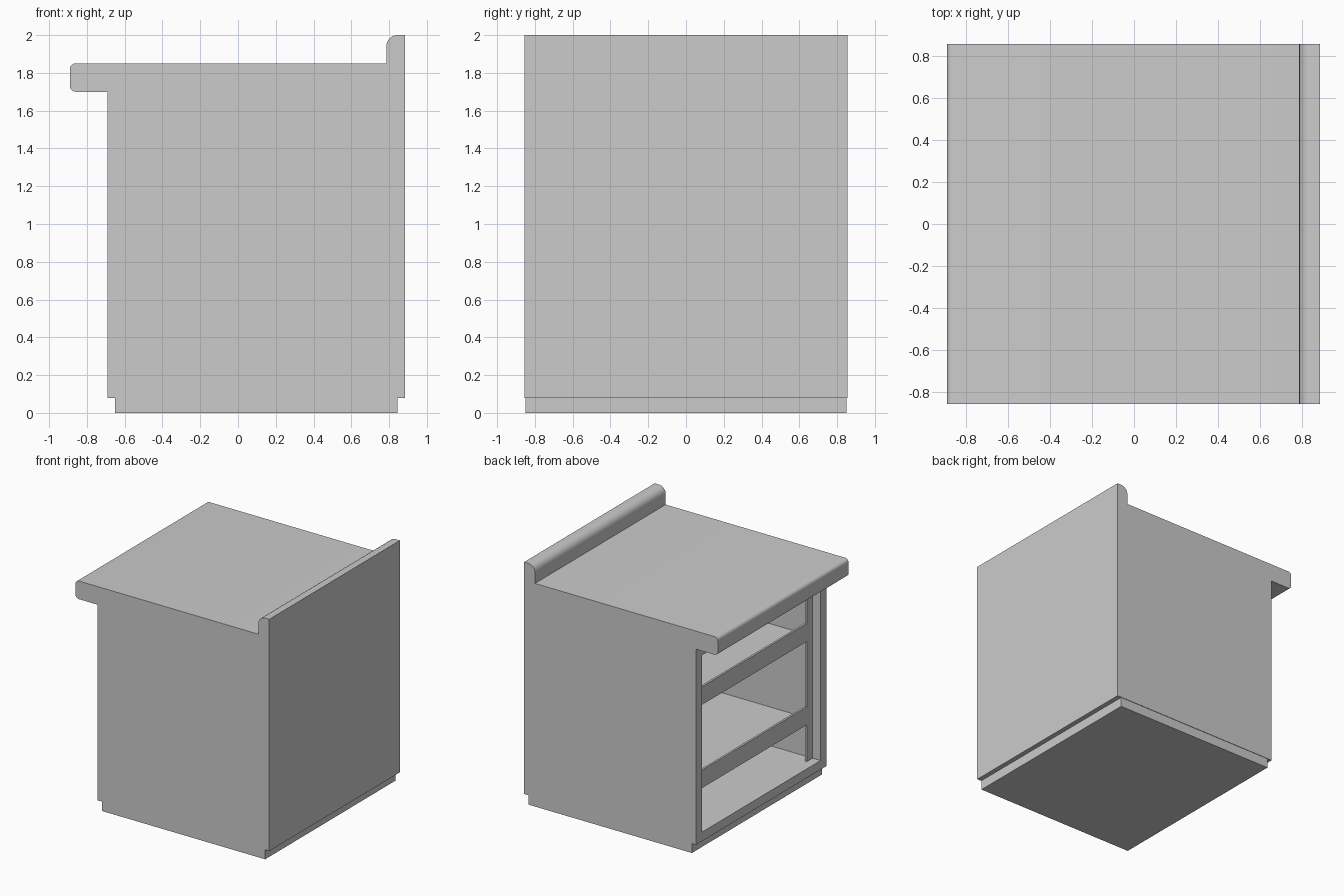
import bpy, bmesh
from math import sin, cos, radians

if "Cube" in bpy.data.objects:
    bpy.data.objects.remove(bpy.data.objects["Cube"])


def box(name, x, y, z):
    """Axis-aligned box from (min, max) ranges."""
    bm = bmesh.new()
    bmesh.ops.create_cube(bm, size=1)
    for v in bm.verts:
        v.co = [(r[0] + r[1]) / 2 + c * (r[1] - r[0]) for c, r in zip(v.co, (x, y, z))]
    return finish(bm, name)


def finish(bm, name):
    bmesh.ops.recalc_face_normals(bm, faces=bm.faces)
    me = bpy.data.meshes.new(name)
    bm.to_mesh(me)
    bm.free()
    ob = bpy.data.objects.new(name, me)
    bpy.context.collection.objects.link(ob)
    return ob


def arc(cx, cz, r, a0, a1, n=5):
    return [(cx + r * cos(radians(a0 + (a1 - a0) * i / n)),
             cz + r * sin(radians(a0 + (a1 - a0) * i / n))) for i in range(n + 1)]


HALF = 0.855      # half width in y
WALL = 0.08
INNER = HALF - WALL

# cabinet shell: side silhouette with rounded counter lip and backsplash
profile = ([(0.885, 0.08), (-0.69, 0.08), (-0.69, 1.70)]
           + arc(-0.86, 1.73, 0.03, 270, 180)
           + arc(-0.86, 1.82, 0.03, 180, 90)
           + [(0.785, 1.85)]
           + arc(0.845, 1.94, 0.06, 180, 90)
           + [(0.885, 2.0)])
bm = bmesh.new()
face = bm.faces.new([bm.verts.new((x, -HALF, z)) for x, z in profile])
ext = bmesh.ops.extrude_face_region(bm, geom=[face])
bmesh.ops.translate(bm, vec=(0, 2 * HALF, 0),
                    verts=[g for g in ext["geom"] if isinstance(g, bmesh.types.BMVert)])
shell = finish(bm, "cabinet_shell")

# hollow interior, open towards -x
cutter = box("interior_cutter", (-0.80, 0.805), (-INNER, INNER), (0.155, 1.62))
cutter.hide_render = True
mod = shell.modifiers.new("interior", "BOOLEAN")
mod.operation = "DIFFERENCE"
mod.solver = "EXACT"
mod.object = cutter
bpy.ops.object.select_all(action="DESELECT")
shell.select_set(True)
bpy.context.view_layer.objects.active = shell
bpy.ops.object.modifier_apply(modifier=mod.name)
bpy.data.objects.remove(cutter)
bpy.ops.object.shade_smooth_by_angle(angle=radians(30))

# plinth
box("plinth", (-0.65, 0.845), (-0.851, 0.851), (0, 0.08))

# recessed front frame: stiles and rails, with a thin shelf behind each rail
FX = (-0.617, -0.60)
STILE = INNER - 0.075
for side, y in (("left", (STILE, INNER)), ("right", (-INNER, -STILE))):
    box(f"{side}_stile", FX, y, (0.155, 1.62))
for label, z in (("lower", 0.46), ("upper", 1.15)):
    box(f"{label}_rail", FX, (-STILE, STILE), (z, z + 0.15))
    box(f"{label}_shelf", (-0.60, 0.805), (-INNER, INNER), (z, z + 0.015))
